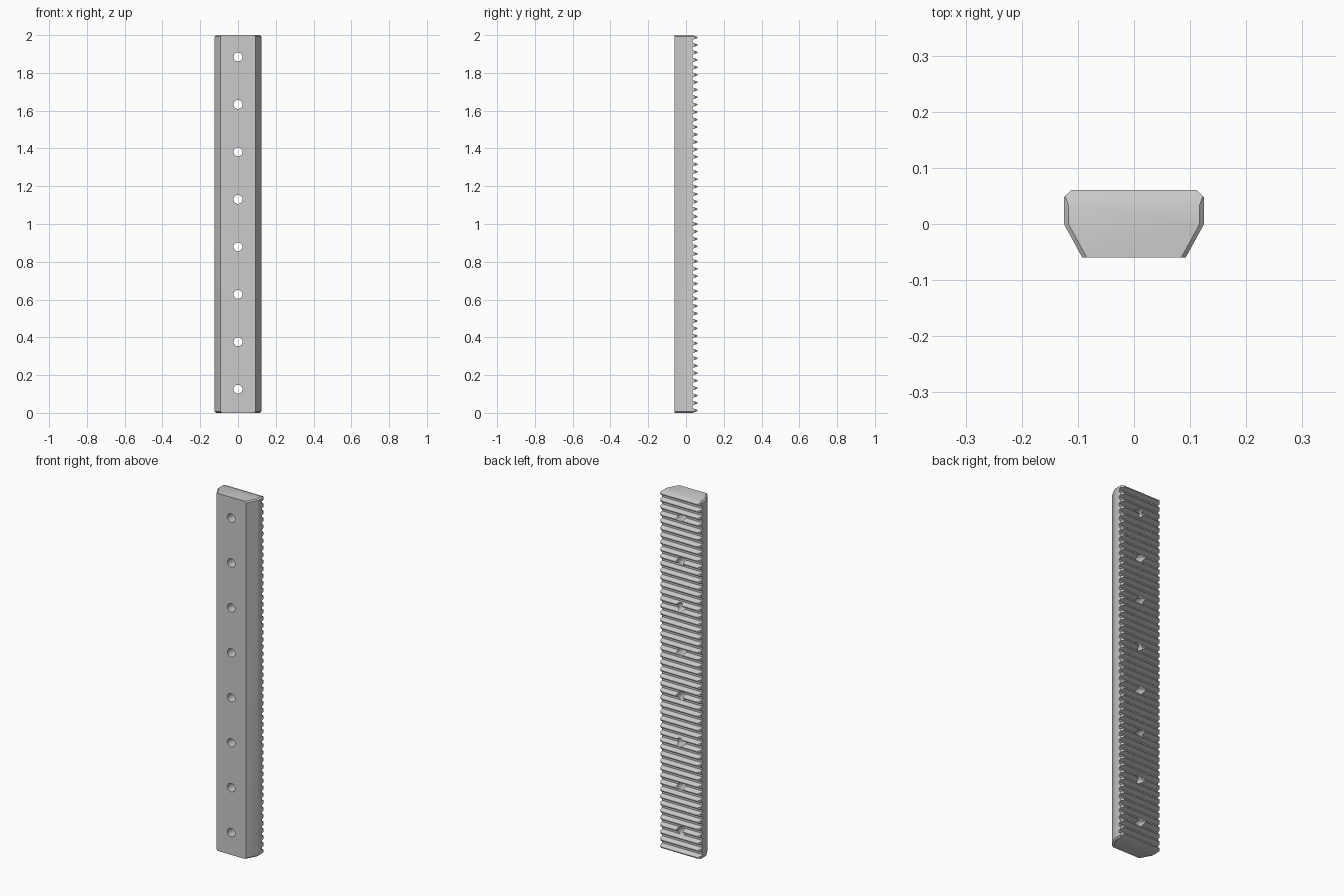
import bpy, bmesh
from math import pi, cos, sin, tan, radians
from mathutils import Vector

cube = bpy.data.objects.get("Cube")
if cube:
    bpy.data.objects.remove(cube)

LENGTH, HALF_W, FRONT, TIP, ROOT = 2.0, 0.125, -0.06, 0.061, 0.034
TEETH, PITCH, BASE = 51, 0.0395, 0.0125
TIP_HALF = BASE - (TIP - ROOT) * tan(radians(20))

steel = bpy.data.materials.new("plain grey steel")
steel.use_nodes = True
grey = (0.6, 0.6, 0.6, 1)
steel.diffuse_color = grey
steel.node_tree.nodes["Principled BSDF"].inputs["Base Color"].default_value = grey

# Side profile: flat front, row of teeth along the back
profile = [(LENGTH, FRONT), (0, FRONT)]
for i in range(TEETH):
    z = LENGTH / 2 + (i - TEETH // 2) * PITCH
    profile += [(z - BASE, ROOT), (z - TIP_HALF, TIP), (z + TIP_HALF, TIP), (z + BASE, ROOT)]

bm = bmesh.new()
face = bm.faces.new([bm.verts.new((-HALF_W, y, z)) for z, y in profile])
ext = bmesh.ops.extrude_face_region(bm, geom=[face])
bmesh.ops.translate(bm, vec=(2 * HALF_W, 0, 0),
                    verts=[v for v in ext["geom"] if isinstance(v, bmesh.types.BMVert)])
bmesh.ops.recalc_face_normals(bm, faces=bm.faces)


def trim(point, normal):
    """Cut away everything beyond a plane and cap the openings."""
    bmesh.ops.bisect_plane(bm, geom=bm.verts[:] + bm.edges[:] + bm.faces[:], dist=1e-6,
                           plane_co=point, plane_no=normal, clear_outer=True)
    bmesh.ops.holes_fill(bm, edges=[e for e in bm.edges if e.is_boundary], sides=0)


# Tapered flanks, broken tooth corners and bevelled ends
BEVEL = 0.008
for s in (-1, 1):
    taper = Vector((s * 0.06, -0.033, 0)).normalized()
    trim((s * HALF_W, 0, 0), taper)
    trim((s * HALF_W, 0.047, 0), (s, 1, 0))
    for z, up in ((0, -1), (LENGTH, 1)):
        trim((s * (HALF_W - BEVEL), 0, z), (s, 0, up))
        trim((s * (HALF_W - BEVEL), 0, z), taper + Vector((0, 0, up)))
bmesh.ops.recalc_face_normals(bm, faces=bm.faces)

mesh = bpy.data.meshes.new("toothed_rack")
bm.to_mesh(mesh)
bm.free()
mesh.materials.append(steel)
rack = bpy.data.objects.new("toothed_rack", mesh)
bpy.context.collection.objects.link(rack)

# Row of round mounting holes
bm = bmesh.new()
for k in range(8):
    z = 0.125 + 0.2513 * k
    ring = [bm.verts.new((0.0235 * cos(a * pi / 16), -0.2, z + 0.0235 * sin(a * pi / 16)))
            for a in range(32)]
    ext = bmesh.ops.extrude_face_region(bm, geom=[bm.faces.new(ring)])
    bmesh.ops.translate(bm, vec=(0, 0.4, 0),
                        verts=[v for v in ext["geom"] if isinstance(v, bmesh.types.BMVert)])
bmesh.ops.recalc_face_normals(bm, faces=bm.faces)
mesh = bpy.data.meshes.new("hole_cutter")
bm.to_mesh(mesh)
bm.free()
mesh.materials.append(steel)
cutter = bpy.data.objects.new("hole_cutter", mesh)
cutter.hide_render = True
bpy.context.collection.objects.link(cutter)

bpy.context.view_layer.objects.active = rack
rack.select_set(True)
cut = rack.modifiers.new("mounting_holes", "BOOLEAN")
cut.operation, cut.object, cut.solver = "DIFFERENCE", cutter, "EXACT"
bpy.ops.object.modifier_apply(modifier=cut.name)
bpy.data.objects.remove(cutter)
bpy.ops.object.shade_smooth_by_angle(angle=radians(30))
